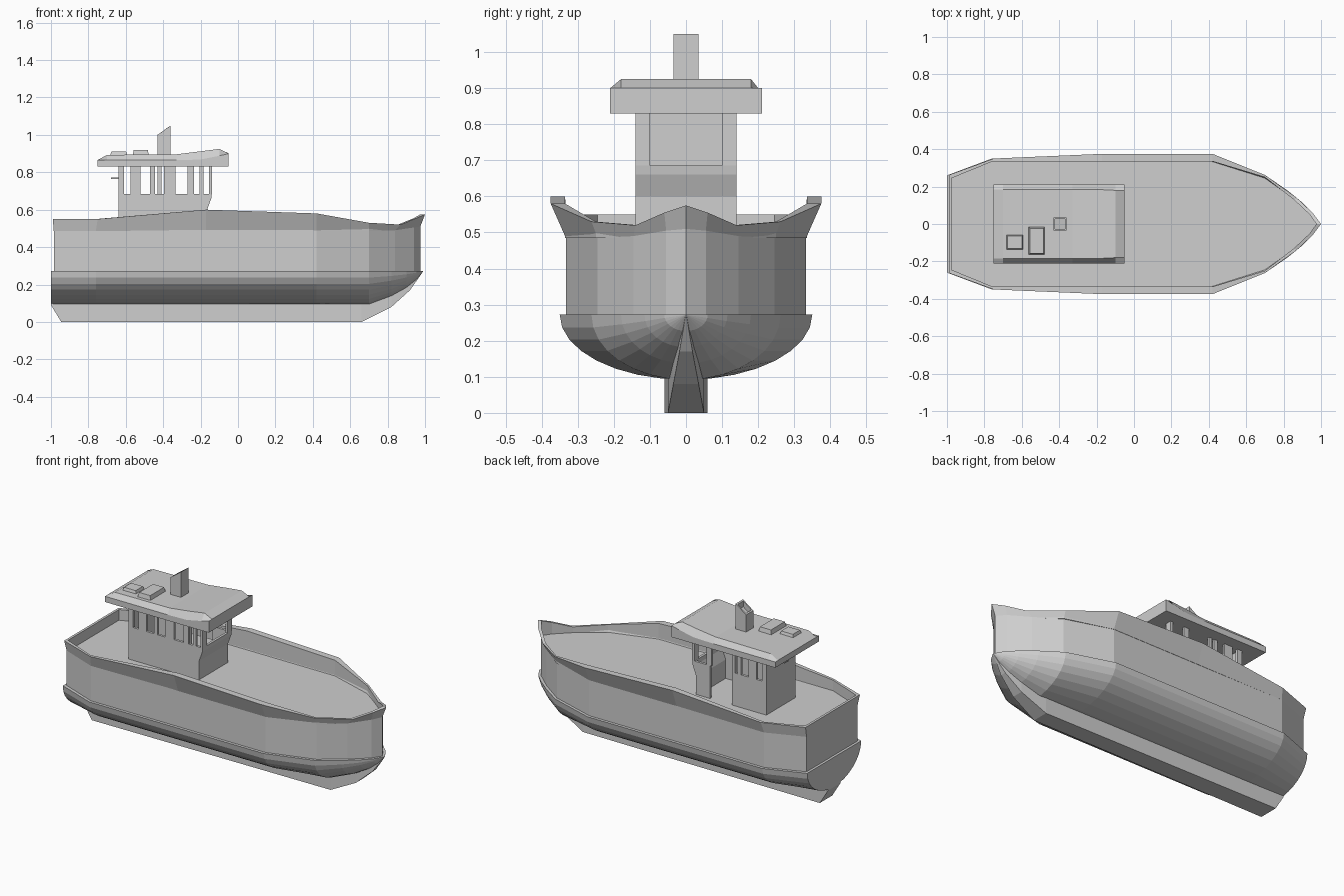
import bpy, bmesh, math

cube = bpy.data.objects.get("Cube")
if cube:
    bpy.data.objects.remove(cube, do_unlink=True)

paint = bpy.data.materials.new("plain_grey")
paint.use_nodes = True
GREY = (0.62, 0.62, 0.62, 1)
paint.diffuse_color = GREY
paint.node_tree.nodes["Principled BSDF"].inputs["Base Color"].default_value = GREY


def loft(name, rings):
    """Skin a list of closed rings and cap both ends."""
    bm = bmesh.new()
    loops = [[bm.verts.new(p) for p in ring] for ring in rings]
    n = len(loops[0])
    for a, b in zip(loops, loops[1:]):
        for i in range(n):
            j = (i + 1) % n
            bm.faces.new((a[i], a[j], b[j], b[i]))
    bm.faces.new(loops[0][::-1])
    bm.faces.new(loops[-1])
    bmesh.ops.remove_doubles(bm, verts=bm.verts, dist=0.0001)
    bmesh.ops.recalc_face_normals(bm, faces=bm.faces)
    mesh = bpy.data.meshes.new(name)
    bm.to_mesh(mesh)
    bm.free()
    mesh.materials.append(paint)
    ob = bpy.data.objects.new(name, mesh)
    bpy.context.collection.objects.link(ob)
    return ob


def rect(x0, x1, y0, y1, z):
    return [(x0, y0, z), (x1, y0, z), (x1, y1, z), (x0, y1, z)]


def box(name, x, y, z, taper=0):
    t = taper
    return loft(name, [rect(*x, *y, z[0]),
                       rect(x[0] + t, x[1] - t, y[0] + t, y[1] - t, z[1])])


def extrude(name, profile, y0, y1):
    return loft(name, [[(x, y, z) for x, z in profile] for y in (y0, y1)])


def outline(half, z=None):
    """Mirror a half plan that runs from the stern corner to the bow tip."""
    pts = [(p[0], p[1], p[2] if z is None else z) for p in half]
    return pts + [(x, -y, h) for x, y, h in pts[-2::-1]]


# Upper hull with deck and flared bulwark
wall = [(-.985, .245, .485), (-.76, .333, .485), (-.17, .333, .485), (.42, .333, .485),
        (.7, .245, .485), (.84, .145, .49), (.94, .055, .505), (.975, 0, .51)]
gunwale = [(-.99, .262, .55), (-.75, .35, .55), (-.17, .375, .6), (.42, .375, .58),
           (.7, .262, .53), (.87, .14, .52), (.955, .06, .555), (1, 0, .575)]
inner = [(-.975, .245), (-.76, .333), (-.17, .335), (.42, .335),
         (.7, .25), (.855, .13), (.94, .05), (.975, 0)]
rim = [(x, y, g[2]) for (x, y), g in zip(inner, gunwale)]
loft("upper_hull", [outline(wall, .265), outline(wall), outline(gunwale),
                    outline(rim), outline(rim, .485)])

# Rounded lower hull: station x, half width, depth
stations = [(-1, .26, .18), (-.76, .35, .18), (.42, .35, .18), (.7, .262, .18),
            (.82, .18, .135), (.9, .115, .09), (.955, .06, .045), (.99, .001, .001)]
STEPS = 16
loft("lower_hull", [[(x, w * math.cos(math.pi * i / STEPS),
                      .272 - d * math.sin(math.pi * i / STEPS))
                     for i in range(STEPS + 1)] for x, w, d in stations])

# Keel and stem: x, bottom, top, half width
keel = [(-1, .09, .11, .06), (-.945, 0, .11, .06), (.66, 0, .11, .05),
        (.82, .08, .15, .035), (.92, .17, .22, .018), (.99, .27, .272, .001)]
loft("keel", [[(x, -w, b), (x, w, b), (x, w, t), (x, -w, t)] for x, b, t, w in keel])

# Cabin lower walls; the left side has a doorway
SILL, HEAD, DECK, T = .685, .84, .48, .015
front = [(-.165, DECK), (-.165, .6), (-.143, .66), (-.14, SILL)]
rear_edge = [(-.64, SILL), (-.64, DECK)]
extrude("cabin_right_wall", front + rear_edge, -.14, -.14 + T)
extrude("cabin_left_front_wall", front + [(-.26, SILL), (-.26, DECK)], .14 - T, .14)
box("cabin_left_rear_wall", (-.64, -.42), (.14 - T, .14), (DECK, SILL))
extrude("cabin_front_wall", front + [(x - T, z) for x, z in front[::-1]], -.138, .138)
box("cabin_rear_wall", (-.64, -.64 + T), (-.14, .14), (DECK, HEAD))

# Posts between the windows
posts = [(-.64, -.61), (-.575, -.52), (-.47, -.445), (-.395, -.335),
         (-.27, -.235), (-.205, -.185), (-.155, -.14)]
for i, span in enumerate(posts):
    box(f"right_post_{i}", span, (-.14, -.14 + T), (SILL, HEAD))
    if i not in (3, 5):
        box(f"left_post_{i}", span, (.14 - T, .14), (SILL, HEAD))
box("door_post", (-.43, -.41), (.14 - T, .14), (DECK, HEAD))
for side, y in (("left", (.1, .138)), ("right", (-.138, -.1))):
    box(f"front_post_{side}", (-.155, -.14), y, (SILL, HEAD))
box("rear_handle", (-.68, -.63), (-.02, .02), (.765, .772))

# Overhanging roof: x, edge height, half width, crown height, crown half width
roof = [(-.75, .865, .21, .866, .185), (-.7, .865, .21, .893, .185),
        (-.33, .865, .21, .896, .185), (-.2, .868, .21, .912, .185),
        (-.1, .888, .21, .925, .18), (-.05, .9, .21, .901, .18)]
loft("roof", [[(x, -w, .83), (x, w, .83), (x, w, e), (x, c, h), (x, -c, h), (x, -w, e)]
              for x, e, w, h, c in roof])

# Roof hatches
box("rear_hatch", (-.685, -.59), (-.14, -.055), (.885, .91), .008)
box("front_hatch", (-.565, -.475), (-.165, -.015), (.885, .92), .008)


# Funnel with slanted hollow top
def funnel_ring(inset, low, high):
    x0, x1, y = -.43 + inset, -.36 - inset, .035 - inset
    return [(x0, -y, low), (x1, -y, high), (x1, y, high), (x0, y, low)]


loft("funnel", [funnel_ring(0, .88, .88), funnel_ring(0, 1, 1.05),
                funnel_ring(.008, 1.005, 1.045), funnel_ring(.008, .97, 1.01)])
